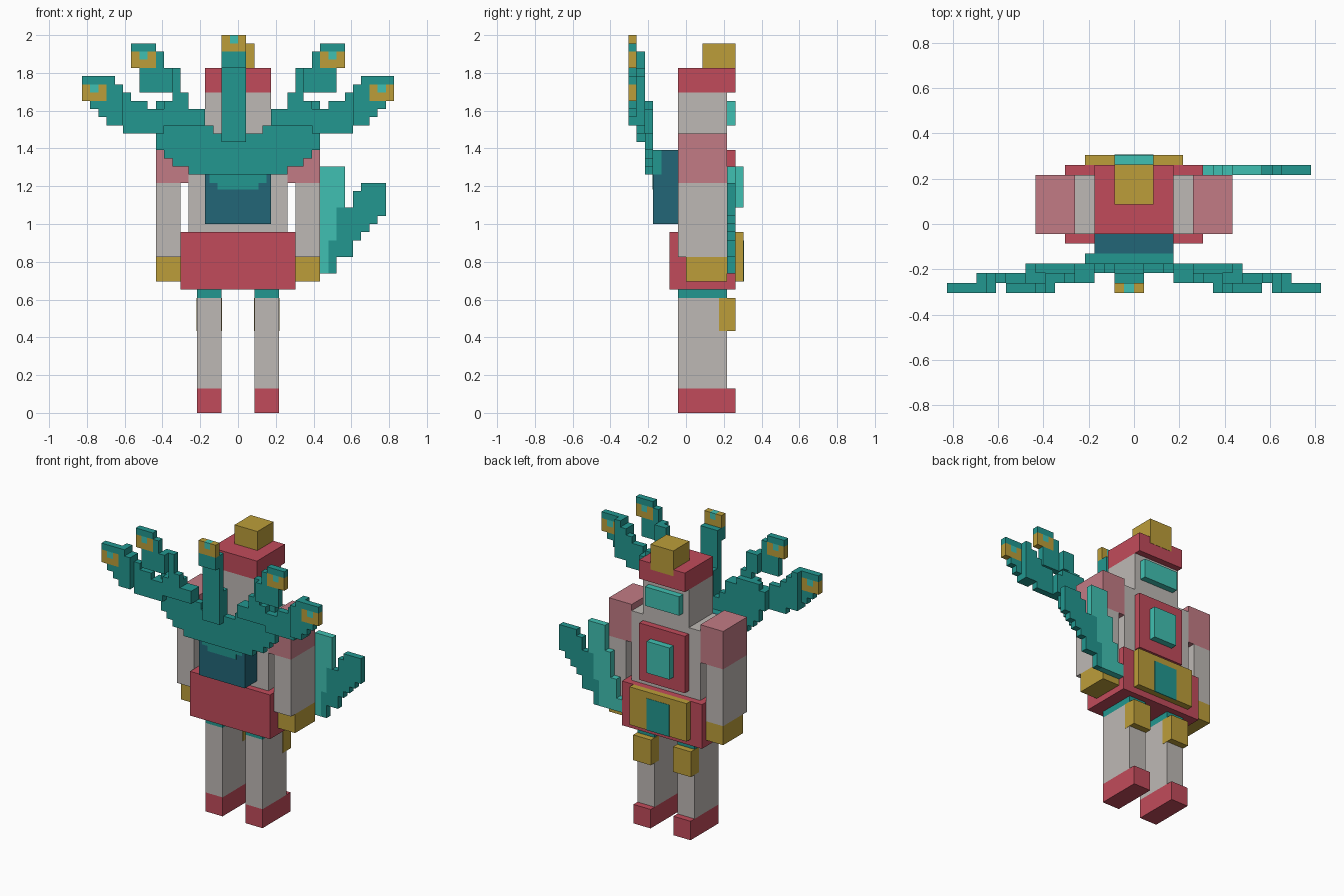
import bpy, bmesh, math
from mathutils import Vector

cube = bpy.data.objects.get("Cube")
if cube:
    bpy.data.objects.remove(cube, do_unlink=True)

U = 2 / 46  # size of one block


def linear(c):
    c /= 255
    return c / 12.92 if c <= 0.04045 else ((c + 0.055) / 1.055) ** 2.4


def material(name, *rgb):
    m = bpy.data.materials.new(name)
    col = [linear(c) for c in rgb] + [1]
    m.use_nodes = True
    m.diffuse_color = col
    m.node_tree.nodes["Principled BSDF"].inputs["Base Color"].default_value = col
    return m


RED = material("red", 193, 75, 91)
GREY = material("warm grey", 190, 185, 181)
GOLD = material("gold", 188, 158, 58)
TEAL = material("teal", 34, 151, 144)
AQUA = material("light teal", 64, 192, 178)
PINK = material("dusty pink", 194, 123, 133)
NAVY = material("deep blue teal", 34, 102, 119)


def finish(name, bm, mats):
    me = bpy.data.meshes.new(name)
    bm.to_mesh(me)
    bm.free()
    for m in mats:
        me.materials.append(m)
    ob = bpy.data.objects.new(name, me)
    bpy.context.collection.objects.link(ob)
    return ob


def box(name, mat, x, y, z):
    """Box from (low, high) block ranges on each axis."""
    bm = bmesh.new()
    bmesh.ops.create_cube(bm, size=1)
    for v in bm.verts:
        v.co = Vector([(r[0] + r[1]) / 2 + c * (r[1] - r[0]) for r, c in zip((x, y, z), v.co)]) * U
    return finish(name, bm, [mat])


def pair(name, mat, x, y, z):
    box("left_" + name, mat, x, y, z)
    box("right_" + name, mat, (-x[1], -x[0]), y, z)


def blocks(name, cells, mats):
    """Outer skin of a set of unit blocks; cells maps position to material index."""
    bm = bmesh.new()
    for cell, mi in cells.items():
        for axis in range(3):
            for side in (0, 1):
                near = list(cell)
                near[axis] += 2 * side - 1
                if tuple(near) in cells:
                    continue
                a, b = (axis + 1) % 3, (axis + 2) % 3
                ring = []
                for da, db in ((0, 0), (1, 0), (1, 1), (0, 1)):
                    p = list(cell)
                    p[axis] += side
                    p[a] += da
                    p[b] += db
                    ring.append(bm.verts.new(Vector(p) * U))
                f = bm.faces.new(ring if side else ring[::-1])
                f.material_index = mi
    bmesh.ops.remove_doubles(bm, verts=bm.verts, dist=U / 100)
    bmesh.ops.dissolve_limit(bm, angle_limit=0.01, verts=bm.verts, edges=bm.edges, delimit={'MATERIAL'})
    return finish(name, bm, mats)


# Legs and feet
D = (-1, 5)
pair("foot", RED, (2, 5), (-1, 6), (0, 3))
pair("leg", GREY, (2, 5), D, (3, 14))
pair("hip_band", TEAL, (2, 5), D, (14, 15))
pair("knee_pad", GOLD, (1.96, 5.04), (4, 6), (10, 14))

# Pelvis, belt and buckle
box("pelvis", RED, (-7, 7), (-2, 6), (15, 22))
box("belt_plate", GOLD, (-5, 5), (6, 7), (16, 22))
box("belt_buckle", TEAL, (-2, 2), (6.9, 7.05), (15.97, 21))

# Torso and chest
box("torso", GREY, (-6, 6), D, (22, 33))
box("chest_plate", RED, (-4, 4), (5, 6), (23, 32))
box("chest_core", AQUA, (-2, 2), (6, 7), (25, 30))

# Arms
pair("shoulder", PINK, (6, 10), D, (28, 34))
pair("arm", GREY, (7, 10), D, (19, 28))
pair("hand", GOLD, (7, 10), (0, 5), (16, 19))

# Head, visor and cap
box("head", GREY, (-4, 4), D, (33, 39))
box("visor", AQUA, (-3, 3), (5, 6), (35, 38))
box("cap", RED, (-4, 4), (-1, 6), (39, 42))
box("cap_crest", GOLD, (-2, 2), (2, 6.04), (42, 45))
box("cap_crest_tab", GOLD, (-2, 2), (5.9, 6.04), (41, 42))

# Pack that carries the fan
box("pack", NAVY, (-4, 4), (-4, -1), (23, 29))
box("pack_top", NAVY, (-4, 4), (-3, -1), (29, 32))
box("pack_trim_upper", TEAL, (-3.5, 3.5), (-4.05, -3.95), (28, 29))
box("pack_trim_lower", TEAL, (-2.5, 2.5), (-4.05, -3.95), (27.2, 28))

# Feathered fan: half rows as (z, outer, inner), stepping forward in layers
fan = {}
base = [(29, 6), (30, 8), (31, 9), (32, 10), (33, 10)]
outer = [(34, 14, 3), (35, 16, 4), (36, 17, 4), (37, 18, 11),
         (38, 19, 13), (39, 19, 14), (40, 19, 15)]
inner = [(35, 10, 4), (36, 10, 4), (37, 10, 6), (38, 8, 6), (39, 12, 7),
         (40, 12, 7), (41, 12, 7), (42, 13, 9), (43, 13, 9), (44, 13, 10)]


def both(x, y, z, mi=0):
    fan[(x, y, z)] = mi
    fan[(-1 - x, y, z)] = mi


for z, w in base:
    for x in range(w):
        both(x, -5, z)
for z in range(29, 32):
    for x in range(-5, 4):
        fan[(x, -4, z)] = 0
for z, far, near in outer:
    for x in range(near, far):
        if x >= 14:
            both(x, -7, z)
        if 9 <= x < 16:
            both(x, -6, z)
        if x < 11:
            both(x, -5, z)
for z, far, near in inner:
    for x in range(near, far):
        if z >= 39 and x >= 8:
            both(x, -7, z)
        if z < 42 and x < 9:
            both(x, -6, z)
        if z < 38:
            both(x, -5, z)

# Middle feather
for x in range(-2, 1):
    for z in range(33, 46):
        if z < 38:
            fan[(x, -5, z)] = 0
        if z < 44:
            fan[(x, -6, z)] = 0
        if z >= 42:
            fan[(x, -7, z)] = 1 if z >= 44 else 0

# Gold eyes with a light centre on the feather tips
for x0, z0 in ((16, 38), (10, 42)):
    for x in range(x0, x0 + 3):
        for z in range(z0, z0 + 2):
            both(x, -7, z, 2 if (x, z) == (x0 + 1, z0 + 1) else 1)
fan[(-1, -7, 45)] = 2
blocks("feather_fan", fan, [TEAL, GOLD, AQUA])

# Tail: light inner band with a dark stepped tip, as (z, start, end)
tail = {}
ends = {27: 18, 26: 18, 25: 18, 24: 18, 23: 17, 22: 16, 21: 15, 20: 14, 19: 14, 18: 12, 17: 12}
for z in range(17, 30):
    start = 10 if z >= 26 else 9 if z >= 22 else 8 if z >= 19 else 7
    split = 13 if z >= 25 else 12 if z >= 21 else 11
    for x in range(start, split):
        tail[(x, 5, z)] = 0
    dark_start = {27: 15, 26: 14, 25: 14}.get(z, split)
    for x in range(dark_start, ends.get(z, split)):
        tail[(x, 5, z)] = 1
blocks("tail", tail, [AQUA, TEAL])
